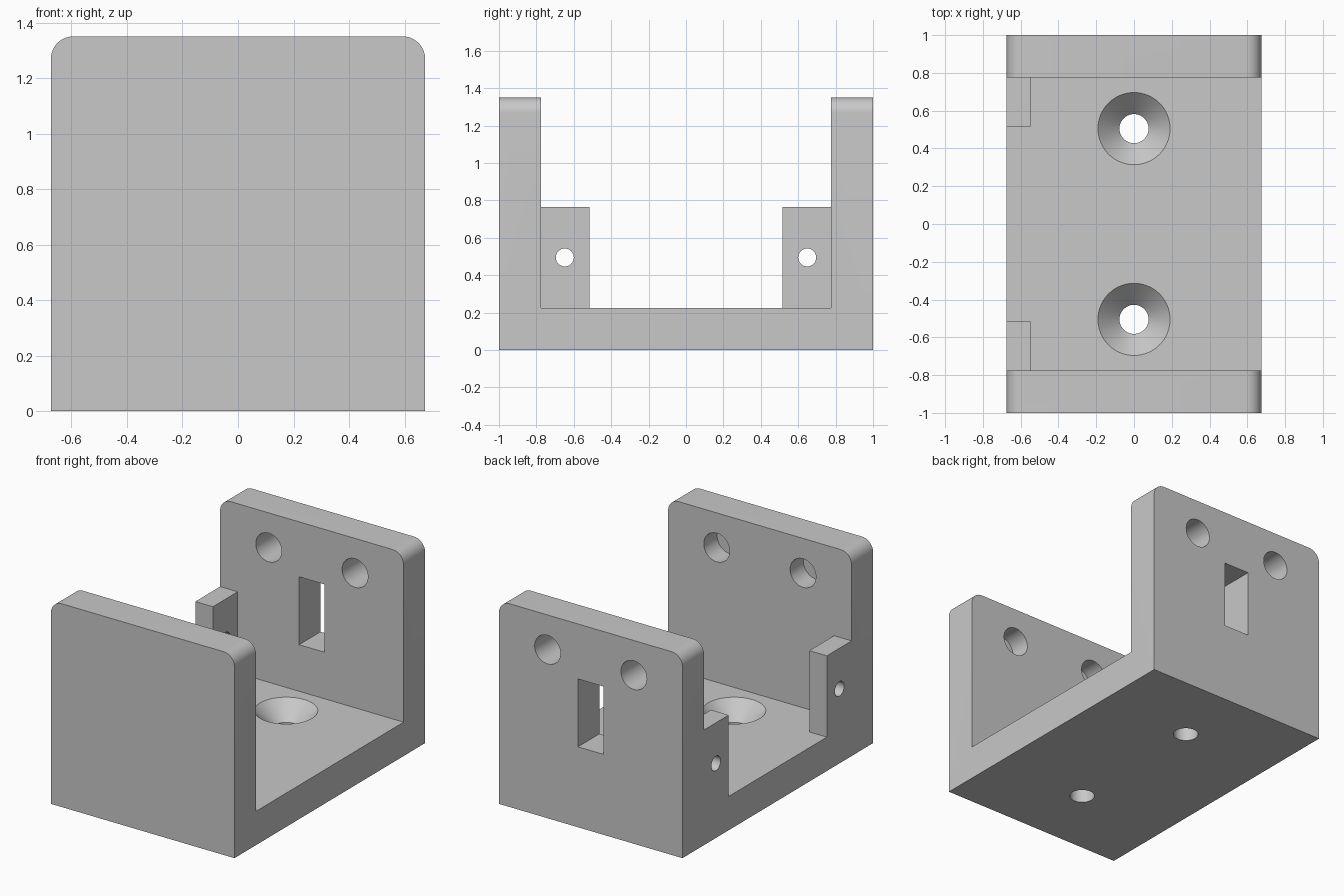
import bpy
import bmesh
from math import radians
from mathutils import Matrix, Vector

cube = bpy.data.objects.get("Cube")
if cube:
    bpy.data.objects.remove(cube, do_unlink=True)

HALF_W, HEIGHT = 0.674, 1.35
INNER_Y, FLOOR = 0.775, 0.225
TAB_X, TAB_Y, TAB_TOP = -0.545, 0.515, 0.765

grey = bpy.data.materials.new("light_grey")
grey.use_nodes = True
colour = (0.58, 0.58, 0.58, 1)
grey.diffuse_color = colour
grey.node_tree.nodes["Principled BSDF"].inputs["Base Color"].default_value = colour


def add_object(name, bm):
    bmesh.ops.recalc_face_normals(bm, faces=bm.faces)
    mesh = bpy.data.meshes.new(name)
    bm.to_mesh(mesh)
    bm.free()
    mesh.materials.append(grey)
    obj = bpy.data.objects.new(name, mesh)
    bpy.context.collection.objects.link(obj)
    return obj


def box(low, high):
    low, high = Vector(low), Vector(high)
    bm = bmesh.new()
    matrix = Matrix.Translation((low + high) / 2) @ Matrix.Diagonal((*(high - low), 1))
    bmesh.ops.create_cube(bm, size=1, matrix=matrix)
    return bm


def rod(start, end, r1, r2=None):
    start, end = Vector(start), Vector(end)
    axis = end - start
    turn = Vector((0, 0, 1)).rotation_difference(axis).to_matrix().to_4x4()
    bm = bmesh.new()
    bmesh.ops.create_cone(bm, cap_ends=True, segments=64, radius1=r1,
                          radius2=r1 if r2 is None else r2, depth=axis.length,
                          matrix=Matrix.Translation((start + end) / 2) @ turn)
    return bm


def cut(target, bm):
    cutter = add_object("cutter", bm)
    cutter.hide_render = True
    mod = target.modifiers.new("cut", 'BOOLEAN')
    mod.operation, mod.solver, mod.object = 'DIFFERENCE', 'EXACT', cutter
    bpy.context.view_layer.objects.active = target
    bpy.ops.object.modifier_apply(modifier=mod.name)
    bpy.data.objects.remove(cutter, do_unlink=True)


# Block with rounded upper corners
bm = box((-HALF_W, -1, 0), (HALF_W, 1, HEIGHT))
corners = [e for e in bm.edges
           if all(v.co.z > 1 for v in e.verts) and e.verts[0].co.x * e.verts[1].co.x > 0
           and abs(e.verts[0].co.y - e.verts[1].co.y) > 1]
bmesh.ops.bevel(bm, geom=corners, offset=0.08, segments=10, profile=0.5, affect='EDGES')
bracket = add_object("bracket", bm)

# Channel between the walls, leaving two side tabs
cut(bracket, box((-2, -TAB_Y, FLOOR), (2, TAB_Y, 2)))
cut(bracket, box((-2, -INNER_Y, TAB_TOP), (2, INNER_Y, 2)))
cut(bracket, box((TAB_X, -INNER_Y, FLOOR), (2, INNER_Y, 2)))

# Slot through the back wall
cut(bracket, box((-0.094, 0.6, 0.534), (0.094, 1.2, 0.985)))

for side in (-1, 1):
    # Blind hole in the front wall and through hole in the back wall
    x, z = side * 0.317, 1.12
    cut(bracket, rod((x, -0.915, z), (x, 0, z), 0.095))
    cut(bracket, rod((x, 0.5, z), (x, 1.2, z), 0.095))
    # Countersunk screw hole in the floor
    y = side * 0.505
    cut(bracket, rod((0, y, -0.1), (0, y, 0.2), 0.077))
    cut(bracket, rod((0, y, FLOOR - 0.114), (0, y, FLOOR), 0.077, 0.191))
    # Small hole through the side tab
    y = side * 0.648
    cut(bracket, rod((-0.8, y, 0.495), (-0.4, y, 0.495), 0.048))

bpy.ops.object.select_all(action='DESELECT')
bracket.select_set(True)
bpy.context.view_layer.objects.active = bracket
bpy.ops.object.shade_smooth_by_angle(angle=radians(30))
